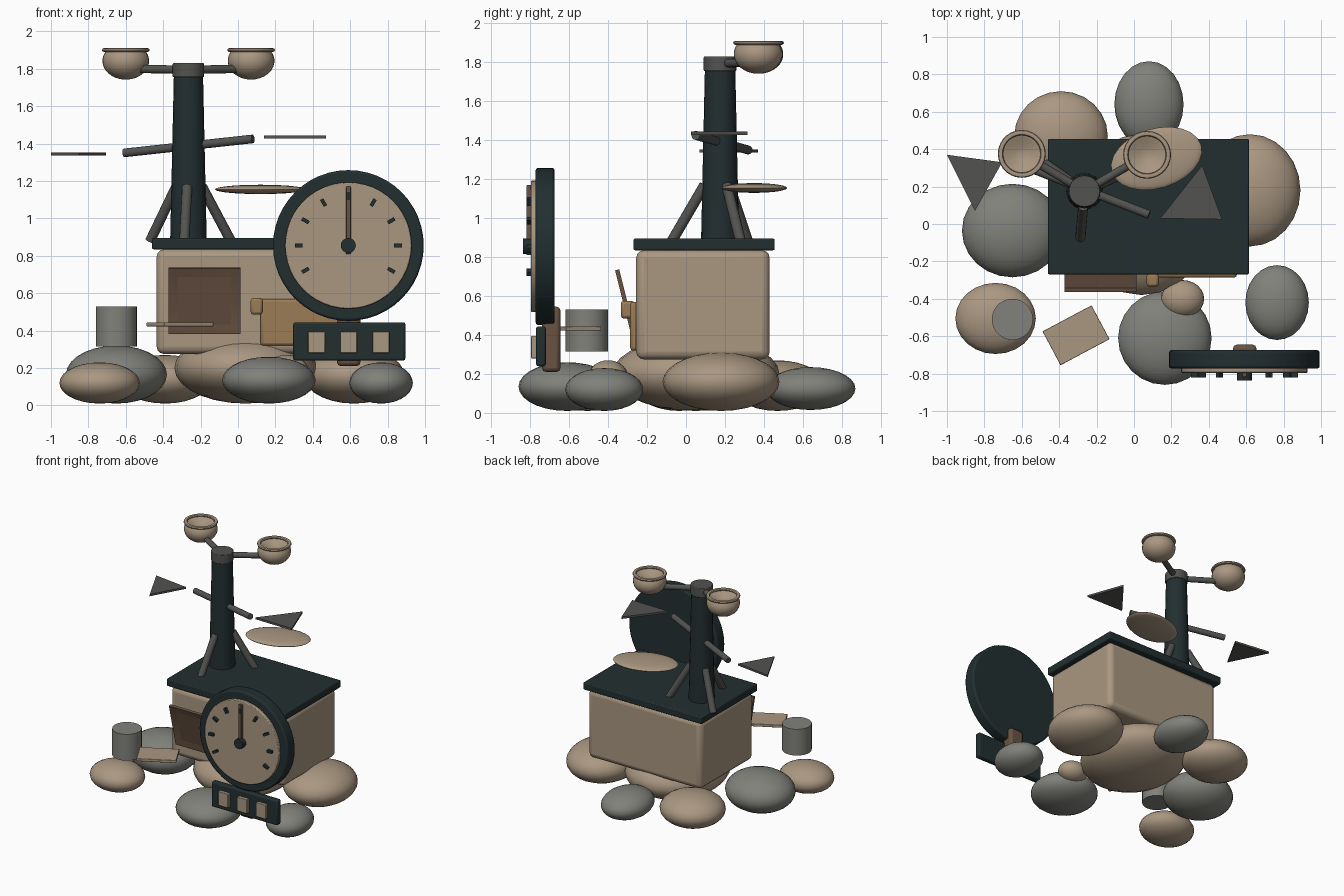
import bpy, bmesh, math
from mathutils import Vector, Matrix

cube = bpy.data.objects.get("Cube")
if cube:
    bpy.data.objects.remove(cube, do_unlink=True)


def material(name, r, g, b):
    m = bpy.data.materials.new(name)
    m.use_nodes = True
    m.diffuse_color = (r, g, b, 1)
    bsdf = m.node_tree.nodes["Principled BSDF"]
    bsdf.inputs["Base Color"].default_value = (r, g, b, 1)
    bsdf.inputs["Roughness"].default_value = 0.8
    return m


TAN = material("warm_tan", 0.40, 0.31, 0.22)
STONE = material("stone_grey", 0.22, 0.22, 0.20)
DARK = material("dark_teal", 0.016, 0.028, 0.030)
METAL = material("metal_grey", 0.085, 0.085, 0.08)
BROWN = material("brown", 0.14, 0.085, 0.055)
OCHRE = material("ochre", 0.32, 0.20, 0.09)


def finish(name, bm, mat, matrix=Matrix(), bevel=0, segments=2, smooth=True):
    bmesh.ops.recalc_face_normals(bm, faces=bm.faces)
    mesh = bpy.data.meshes.new(name)
    bm.to_mesh(mesh)
    bm.free()
    mesh.materials.append(mat)
    ob = bpy.data.objects.new(name, mesh)
    bpy.context.collection.objects.link(ob)
    ob.matrix_world = matrix
    if bevel:
        mod = ob.modifiers.new("Bevel", "BEVEL")
        mod.width, mod.segments = bevel, segments
    if smooth:
        bpy.ops.object.select_all(action="DESELECT")
        ob.select_set(True)
        bpy.context.view_layer.objects.active = ob
        bpy.ops.object.shade_smooth_by_angle(angle=math.radians(40))
    return ob


def box(name, centre, size, mat, bevel=0, axis="Z", turn=0, segments=2):
    bm = bmesh.new()
    bmesh.ops.create_cube(bm, size=1, matrix=Matrix.Diagonal((*size, 1)))
    place = Matrix.Translation(centre) @ Matrix.Rotation(math.radians(turn), 4, axis)
    return finish(name, bm, mat, place, bevel, segments)


def rod(name, a, b, r1, mat, r2=None, sides=16, bevel=0):
    a, b = Vector(a), Vector(b)
    bm = bmesh.new()
    bmesh.ops.create_cone(bm, cap_ends=True, segments=sides, radius1=r1,
                          radius2=r1 if r2 is None else r2, depth=(b - a).length)
    place = Matrix.Translation((a + b) / 2) @ (b - a).to_track_quat("Z", "Y").to_matrix().to_4x4()
    return finish(name, bm, mat, place, bevel)


def ellipsoid(name, centre, radii, mat, turn=0, tilt=0):
    bm = bmesh.new()
    bmesh.ops.create_uvsphere(bm, u_segments=24, v_segments=14, radius=1,
                              matrix=Matrix.Diagonal((*radii, 1)))
    place = (Matrix.Translation(centre) @ Matrix.Rotation(math.radians(turn), 4, "Z")
             @ Matrix.Rotation(math.radians(tilt), 4, "Y"))
    return finish(name, bm, mat, place)


def lathe(name, centre, profile, mat):
    bm = bmesh.new()
    verts = [bm.verts.new((r, 0, z)) for r, z in profile]
    edges = [bm.edges.new(pair) for pair in zip(verts, verts[1:])]
    bmesh.ops.spin(bm, geom=verts + edges, axis=(0, 0, 1), cent=(0, 0, 0),
                   angle=math.tau, steps=28)
    bmesh.ops.remove_doubles(bm, verts=bm.verts, dist=0.0005)
    return finish(name, bm, mat, Matrix.Translation(centre))


def triangle(name, corners, z, thick, mat):
    bm = bmesh.new()
    face = bm.faces.new([bm.verts.new((x, y, z)) for x, y in corners])
    top = bmesh.ops.extrude_face_region(bm, geom=[face])
    moved = [v for v in top["geom"] if isinstance(v, bmesh.types.BMVert)]
    bmesh.ops.translate(bm, verts=moved, vec=(0, 0, thick))
    return finish(name, bm, mat, smooth=False)


# Rock pile
ellipsoid("centre_rock", (0.04, 0.05, 0.20), (0.38, 0.43, 0.19), TAN)
ellipsoid("left_grey_rock", (-0.65, -0.035, 0.165), (0.27, 0.25, 0.155), STONE)
ellipsoid("front_left_rock", (-0.74, -0.505, 0.12), (0.215, 0.19, 0.11), TAN)
ellipsoid("front_grey_rock", (0.165, -0.61, 0.135), (0.25, 0.25, 0.125), STONE)
ellipsoid("side_grey_rock", (0.765, -0.42, 0.12), (0.17, 0.20, 0.11), STONE)
ellipsoid("side_tan_rock", (0.62, 0.18, 0.16), (0.27, 0.30, 0.15), TAN)
ellipsoid("back_tan_rock", (-0.39, 0.47, 0.14), (0.25, 0.24, 0.13), TAN)
ellipsoid("back_grey_rock", (0.08, 0.64, 0.125), (0.185, 0.23, 0.11), STONE)
ellipsoid("pebble", (0.26, -0.40, 0.19), (0.115, 0.10, 0.08), TAN)

# Cabinet and lid
box("cabinet", (0.08, 0.087, 0.555), (1.03, 0.686, 0.56), TAN, 0.04, segments=3)
box("cabinet_lid", (0.077, 0.093, 0.865), (1.075, 0.725, 0.06), DARK, 0.008)

# Leaning front hatch with a sunken middle
hatch = box("front_hatch", (-0.18, -0.31, 0.56), (0.385, 0.022, 0.36), BROWN, axis="X", turn=14)
bm = bmesh.new()
bm.from_mesh(hatch.data)
front = min(bm.faces, key=lambda f: f.calc_center_median().y)
bmesh.ops.inset_region(bm, faces=[front], thickness=0.07, depth=-0.012)
bm.to_mesh(hatch.data)
bm.free()

# Ochre panel and its knob
box("ochre_panel", (0.335, -0.267, 0.445), (0.43, 0.04, 0.25), OCHRE, 0.015)
box("ochre_knob", (0.10, -0.30, 0.53), (0.065, 0.07, 0.09), OCHRE, 0.015)

# Mast, cap and braces
MX, MY = -0.265, 0.175
rod("mast", (MX, MY, 0.87), (MX, MY, 1.77), 0.098, DARK, 0.078, sides=20)
rod("mast_cap", (MX, MY, 1.755), (MX, MY, 1.83), 0.084, METAL, sides=24, bevel=0.005)
for angle in (-95, 25, 145):
    c, s = math.cos(math.radians(angle)), math.sin(math.radians(angle))
    rod("mast_brace", (MX + 0.25 * c, MY + 0.25 * s, 0.88),
        (MX + 0.08 * c, MY + 0.08 * s, 1.17), 0.027, METAL)

# Wind cups on arms
for side, cx, cy in (("right", -0.6, 0.375), ("left", 0.07, 0.37)):
    rod(side + "_cup_arm", (MX, MY, 1.795), (cx, cy, 1.80), 0.022, METAL)
    bowl = [(0.125 * math.cos(a), 0.1 * math.sin(a))
            for a in (math.radians(-90 + 12 * i) for i in range(11))]
    lathe(side + "_cup", (cx, cy, 1.842), bowl + [(0.08, 0.04), (0.04, 0.02), (0, 0.014)], TAN)
    rim = [(0.114 + 0.014 * math.cos(i * math.tau / 8), 0.011 * math.sin(i * math.tau / 8))
           for i in range(9)]
    lathe(side + "_cup_rim", (cx, cy, 1.9), rim, TAN)

# Vane bar, pennants and leaf
rod("vane_bar", (-0.61, 0.32, 1.35), (0.08, 0.05, 1.425), 0.023, METAL)
triangle("right_pennant", ((-1, 0.37), (-0.85, 0.07), (-0.705, 0.33)), 1.337, 0.016, METAL)
triangle("left_pennant", ((0.365, 0.315), (0.14, 0.03), (0.47, 0.025)), 1.428, 0.016, METAL)
ellipsoid("leaf", (0.12, 0.35, 1.155), (0.25, 0.16, 0.025), TAN, 17)

# Dial with face, ticks, hand and hub
DX, DZ = 0.59, 0.855
rod("dial_case", (DX, -0.675, DZ), (DX, -0.772, DZ), 0.403, DARK, sides=48, bevel=0.012)
rod("dial_face", (DX, -0.76, DZ), (DX, -0.796, DZ), 0.338, TAN, sides=48, bevel=0.006)
for angle in range(-30, 211, 30):
    a = math.radians(angle)
    box("dial_tick", (DX + 0.265 * math.cos(a), -0.805, DZ + 0.265 * math.sin(a)),
        (0.042, 0.03, 0.02), DARK, axis="Y", turn=-angle)
box("dial_hand", (DX, -0.807, DZ + 0.135), (0.026, 0.024, 0.36), BROWN, 0.004)
rod("dial_hub", (DX, -0.79, DZ), (DX, -0.837, DZ), 0.04, DARK, sides=20)

# Counter panel and its stand
box("counter_panel", (0.595, -0.745, 0.342), (0.60, 0.05, 0.205), DARK, 0.012)
for i in (-1, 0, 1):
    box("counter_window", (0.592 + 0.172 * i, -0.78, 0.338), (0.09, 0.03, 0.116), TAN, 0.004)
box("dial_stand", (0.592, -0.692, 0.378), (0.125, 0.094, 0.335), BROWN, 0.02)

# Drum and loose tile
rod("drum", (-0.65, -0.51, 0.315), (-0.65, -0.51, 0.53), 0.11, STONE, sides=28)
box("loose_tile", (-0.31, -0.595, 0.433), (0.297, 0.205, 0.022), TAN, 0.003, turn=28)
